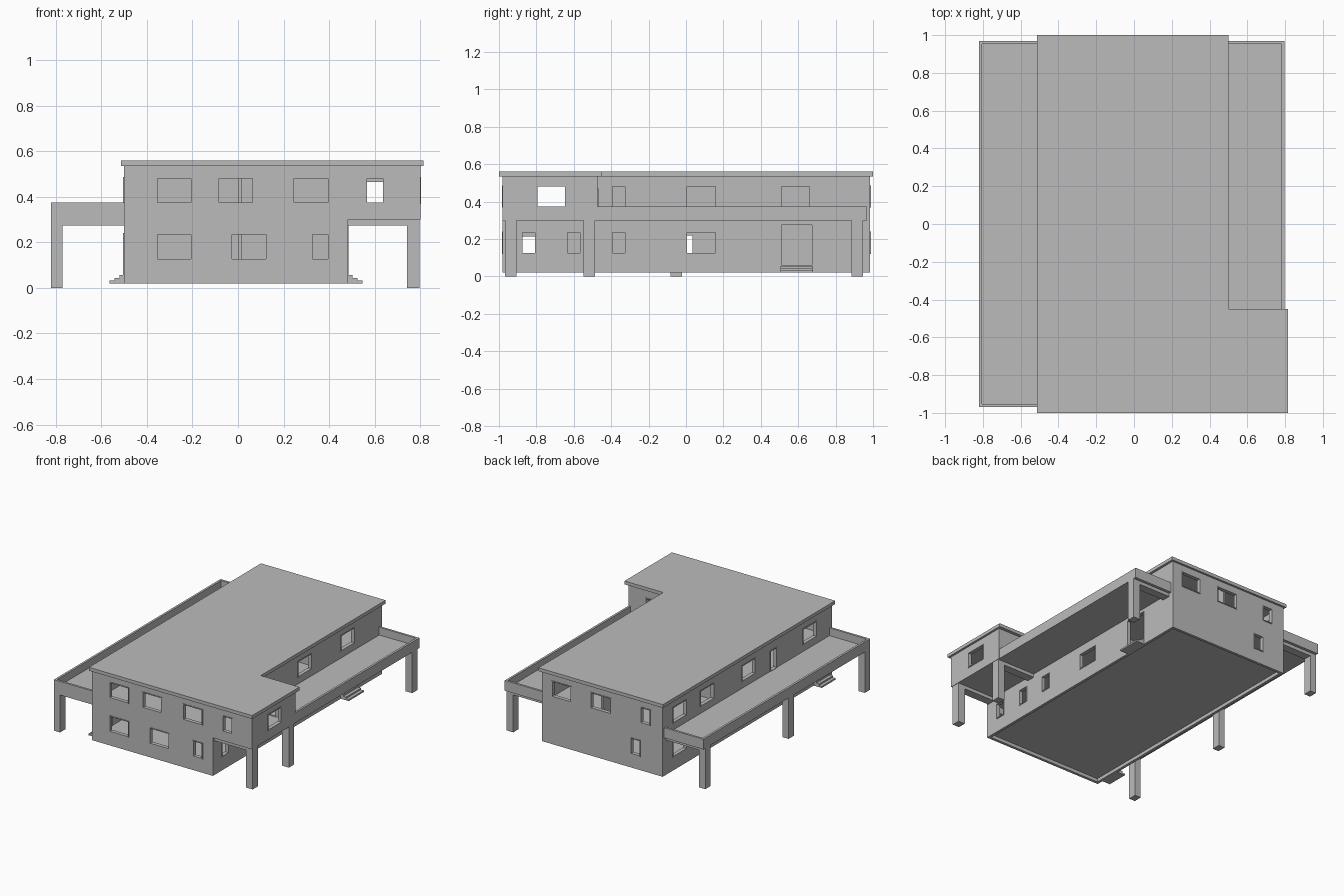
import bpy, bmesh

if "Cube" in bpy.data.objects:
    bpy.data.objects.remove(bpy.data.objects["Cube"])

mat = bpy.data.materials.new("plain_grey")
mat.diffuse_color = (0.5, 0.5, 0.5, 1)
mat.use_nodes = True
mat.node_tree.nodes["Principled BSDF"].inputs["Base Color"].default_value = mat.diffuse_color


def finish(name, bm):
    me = bpy.data.meshes.new(name)
    bmesh.ops.recalc_face_normals(bm, faces=bm.faces)
    bm.to_mesh(me)
    bm.free()
    me.materials.append(mat)
    ob = bpy.data.objects.new(name, me)
    bpy.context.collection.objects.link(ob)
    return ob


def add_box(bm, x0, x1, y0, y1, z0, z1):
    vs = bmesh.ops.create_cube(bm, size=1)["verts"]
    for v in vs:
        v.co = ((x0 + x1) / 2 + v.co.x * (x1 - x0),
                (y0 + y1) / 2 + v.co.y * (y1 - y0),
                (z0 + z1) / 2 + v.co.z * (z1 - z0))


def boxes(name, *dims):
    bm = bmesh.new()
    for d in dims:
        add_box(bm, *d)
    return finish(name, bm)


def wall(name, axis, w0, w1, u0, u1, z0, z1, holes=(), gaps=()):
    """Wall slab between w0 and w1 along axis, with rectangular openings.
    holes get a thin frame, gaps do not; each is (ua, ub, za, zb)."""
    cut = list(holes) + list(gaps)
    us = sorted({u0, u1, *[c for h in cut for c in h[:2]]})
    zs = sorted({z0, z1, *[c for h in cut for c in h[2:]]})

    def solid(i, j):
        if not (0 <= i < len(us) - 1 and 0 <= j < len(zs) - 1):
            return False
        u, z = (us[i] + us[i + 1]) / 2, (zs[j] + zs[j + 1]) / 2
        return not any(h[0] < u < h[1] and h[2] < z < h[3] for h in cut)

    bm = bmesh.new()

    def quad(*pts):
        bm.faces.new([bm.verts.new((w, u, z) if axis == 'x' else (u, w, z))
                      for w, u, z in pts])

    for i in range(len(us) - 1):
        for j in range(len(zs) - 1):
            if not solid(i, j):
                continue
            a, b, c, d = us[i], us[i + 1], zs[j], zs[j + 1]
            for w in (w0, w1):
                quad((w, a, c), (w, b, c), (w, b, d), (w, a, d))
            for di, u in ((-1, a), (1, b)):
                if not solid(i + di, j):
                    quad((w0, u, c), (w1, u, c), (w1, u, d), (w0, u, d))
            for dj, z in ((-1, c), (1, d)):
                if not solid(i, j + dj):
                    quad((w0, a, z), (w1, a, z), (w1, b, z), (w0, b, z))
    bmesh.ops.remove_doubles(bm, verts=bm.verts, dist=1e-5)
    finish(name, bm)

    # thin frames around the openings, standing slightly proud of the wall
    if holes:
        bm, t, p = bmesh.new(), 0.006, 0.004
        for a, b, c, d in holes:
            for r in ((a, a + t, c, d), (b - t, b, c, d),
                      (a + t, b - t, c, c + t), (a + t, b - t, d - t, d)):
                w, u = (w0 - p, w1 + p), r[:2]
                add_box(bm, *(w + u if axis == 'x' else u + w), *r[2:])
        finish(name + "_frames", bm)


def windows(spans, lo, hi):
    return [(a, b, lo, hi) for a, b in spans]


UP, LOW = (0.368, 0.487), (0.12, 0.24)
XL, XR, XE = -0.50, 0.482, 0.80        # left wall, right wall, room end
YF, YB, YE = -0.98, 0.985, -0.473      # front, back, room back
T, Z0, Z1 = 0.02, 0.02, 0.535

# Outer walls
wall("front_wall", 'y', YF, YF + T, XL, XE, Z0, Z1,
     windows([(-0.36, -0.20), (-0.09, 0.07), (0.24, 0.40), (0.56, 0.643)], *UP)
     + windows([(-0.36, -0.20), (-0.033, 0.13), (0.32, 0.40)], *LOW),
     [(XR, XE, Z0, 0.30)])
wall("back_wall", 'y', YB - T, YB, XL, XR, Z0, Z1,
     windows([(-0.40, -0.32), (-0.085, 0.085), (0.24, 0.40)], *UP)
     + windows([(-0.32, -0.24)], *LOW))
wall("left_wall", 'x', XL, XL + T, YF + T, YB - T, Z0, Z1,
     windows([(-0.80, -0.64), (-0.09, 0.07), (0.39, 0.55), (0.71, 0.87)], *UP)
     + windows([(-0.09, 0.07), (0.39, 0.55), (0.71, 0.87)], *LOW)
     + [(-0.34, -0.26, 0.315, 0.47), (-0.93, -0.77, 0.055, 0.22)])
wall("right_wall", 'x', XR - T, XR, YF + T, YB - T, Z0, Z1,
     windows([(-0.40, -0.32), (0.0, 0.165), (0.505, 0.665)], *UP)
     + windows([(-0.88, -0.80), (-0.64, -0.56), (-0.40, -0.32), (0.0, 0.165)], *LOW)
     + [(0.505, 0.68, 0.055, 0.28)],
     [(-0.90, -0.55, 0.315, 0.50)])

# Upper room standing over the right porch
wall("room_side_wall", 'x', XE - T, XE, YF + T, YE, 0.30, Z1,
     windows([(-0.80, -0.64)], *UP))
wall("room_back_wall", 'y', YE - T, YE, XR, XE - T, 0.30, Z1,
     [(0.55, 0.66, 0.315, 0.47)])

# Floors and inner partitions
boxes("ground_floor", (XL + T, XR - T, YF + T, YB - T, 0.045, 0.055))
boxes("upper_floor", (XL + T, XR - T, YF + T, YB - T, 0.285, 0.315),
      (XR, XE - T, YF + T, YE - T, 0.30, 0.315))
wall("cross_partition", 'y', 0.30, 0.315, XL + T, XR - T, 0.055, Z1)
wall("lower_partition", 'x', 0.0, 0.015, -0.45, YB - T, 0.055, 0.285,
     (), [(-0.08, 0.035, 0.055, 0.22)])
wall("upper_partition", 'x', 0.0, 0.015, -0.45, YB - T, 0.315, Z1)

# L-shaped flat roof
bm = bmesh.new()
face = bm.faces.new([bm.verts.new((x, y, Z1)) for x, y in (
    (-0.513, -1), (0.815, -1), (0.815, -0.45), (0.50, -0.45), (0.50, 1), (-0.513, 1))])
ext = bmesh.ops.extrude_face_region(bm, geom=[face])
for v in ext["geom"]:
    if isinstance(v, bmesh.types.BMVert):
        v.co.z = 0.56
finish("roof", bm)

# Terraces with low parapets
P, YT = 0.016, 0.968
boxes("left_terrace", (-0.82, XL, -YT, YT, 0.30, 0.318))
boxes("left_parapet", (-0.82, -0.82 + P, -YT, YT, 0.30, 0.375),
      (-0.82 + P, XL, -YT, -YT + P, 0.30, 0.375),
      (-0.82 + P, XL, YT - P, YT, 0.30, 0.375))
boxes("right_terrace", (XR, 0.797, YE, YT, 0.30, 0.318))
boxes("right_parapet", (0.797 - P, 0.797, YE, YT, 0.30, 0.375),
      (XR, 0.797 - P, YT - P, YT, 0.30, 0.375))

# Posts with a beam back to the house
for side, outer, inner, house, ys in (
        ("left", -0.82, -0.77, XL, (-0.968, -0.083, 0.885)),
        ("right", 0.797, 0.742, XR, (-0.968, -0.548, 0.885))):
    for i, y in enumerate(ys):
        x0, x1 = sorted((outer, inner))
        b0, b1 = sorted((inner, house))
        boxes(f"{side}_post_{i + 1}", (x0, x1, y, y + 0.062, 0, 0.30),
              (b0, b1, y, y + 0.062, 0.275, 0.30))

# Entrance steps
for name, x, s, y0, y1 in (("left_steps", XL, -1, -0.93, -0.77),
                           ("right_steps", XR, 1, 0.505, 0.68)):
    dims = []
    for k, out in enumerate((0.065, 0.043, 0.021)):
        a, b = sorted((x, x + s * out))
        dims.append((a, b, y0, y1, 0.02 + k * 0.012, 0.032 + k * 0.012))
    boxes(name, *dims)
